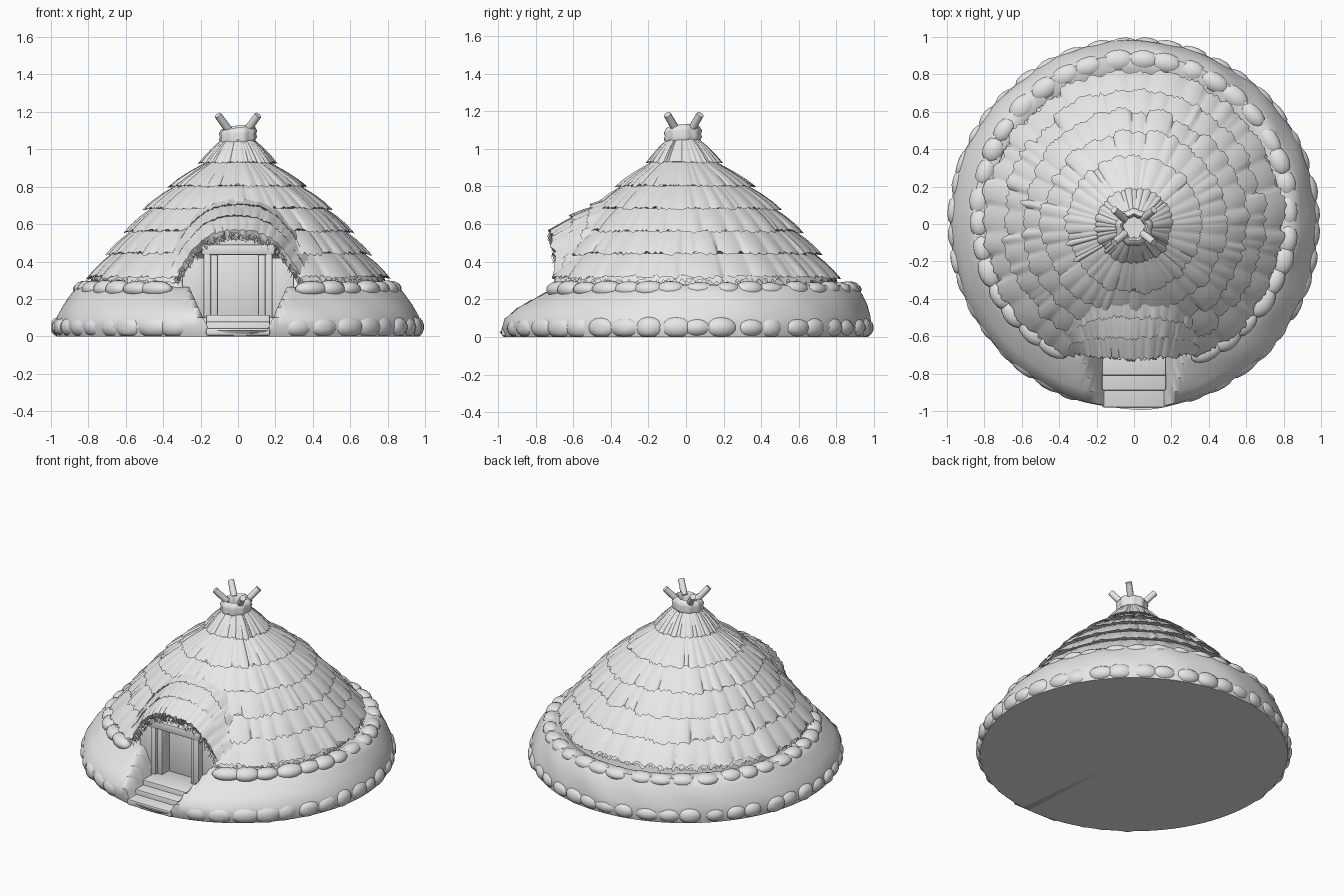
import bpy, bmesh, math, random
from mathutils import Matrix, Vector

random.seed(4)
cube = bpy.data.objects.get("Cube")
if cube:
    bpy.data.objects.remove(cube, do_unlink=True)

clay = bpy.data.materials.new("pale_grey")
clay.use_nodes = True
clay.diffuse_color = (0.8, 0.8, 0.8, 1)
clay.node_tree.nodes["Principled BSDF"].inputs["Base Color"].default_value = (0.8, 0.8, 0.8, 1)


def finish(bm, name, angle=40):
    bmesh.ops.remove_doubles(bm, verts=bm.verts, dist=0.0003)
    bmesh.ops.recalc_face_normals(bm, faces=bm.faces)
    mesh = bpy.data.meshes.new(name)
    bm.to_mesh(mesh)
    bm.free()
    ob = bpy.data.objects.new(name, mesh)
    bpy.context.collection.objects.link(ob)
    mesh.materials.append(clay)
    bpy.ops.object.select_all(action='DESELECT')
    ob.select_set(True)
    bpy.context.view_layer.objects.active = ob
    bpy.ops.object.shade_smooth_by_angle(angle=math.radians(angle))
    return ob


def grid(name, cols, rows, point, closed=True, keep=None, angle=50):
    """Skin a grid of points; keep(centre) decides which faces exist."""
    bm = bmesh.new()
    vs = [[bm.verts.new(point(c, r)) for r in range(rows)] for c in range(cols)]
    for c in range(cols if closed else cols - 1):
        a, b = vs[c], vs[(c + 1) % cols]
        for r in range(rows - 1):
            quad = [a[r], b[r], b[r + 1], a[r + 1]]
            mid = sum((v.co for v in quad), Vector()) / 4
            if keep is None or keep(mid):
                bm.faces.new(quad)
    loose = [v for v in bm.verts if not v.link_faces]
    bmesh.ops.delete(bm, geom=loose, context='VERTS')
    return finish(bm, name, angle)


def box(name, x0, x1, y0, y1, z0, z1, bevel=0.008):
    bm = bmesh.new()
    m = Matrix.Translation(((x0 + x1) / 2, (y0 + y1) / 2, (z0 + z1) / 2))
    bmesh.ops.create_cube(bm, size=1, matrix=m @ Matrix.Diagonal((x1 - x0, y1 - y0, z1 - z0, 1)))
    bmesh.ops.bevel(bm, geom=bm.edges[:], offset=bevel, segments=2, affect='EDGES', profile=0.5)
    return finish(bm, name)


def front(a):
    """1 straight ahead, 0 from the sides backward."""
    return max(0.0, -math.sin(a)) ** 1.5


def side_inset(a):
    """How far the rim draws in from its widest point at the back."""
    return .055 * (1 - max(0, math.sin(a)))


def lerp(a, b, t):
    return a + (b - a) * t


# Earth wall, gentler at the front and cut away for the doorway
BACK = [(0, 0), (.97, 0), (.983, .05), (.975, .11), (.96, .17), (.938, .225), (.905, .275), (.84, .28), (.79, .25), (.765, .37)]
FRONT = [(0, 0), (.97, 0), (.99, .05), (.985, .1), (.925, .155), (.855, .195), (.785, .235), (.73, .262), (.68, .265), (.62, .37)]


def wall_point(c, r):
    a = math.tau * c / 600
    f = front(a)
    back, z = BACK[r]
    back -= side_inset(a) * min(1, max(0, z - .08) / .17)
    rad, z = lerp(back, FRONT[r][0], f), lerp(z, FRONT[r][1], f)
    if 1 < r < 8:
        rad += .006 * math.sin(11 * a + r) * math.sin(5 * a)
    x, y = rad * math.cos(a), rad * math.sin(a)
    if y < 0:
        z = min(z, .03 + .33 * min(1, max(0, (abs(x) - .155) / .15)))
    return x, y, z


grid("earth_wall", 600, len(BACK), wall_point)


# Overlapping stones bedded round the foot and the rim of the wall
def stones(name, count, place, size):
    bm = bmesh.new()
    for i in range(count):
        a = math.tau * (i + .5 + random.uniform(-.15, .15)) / count
        rad, z, gap = place(a)
        if math.sin(a) < 0 and abs(rad * math.cos(a)) < gap:
            continue
        s = [k * random.uniform(.9, 1.12) for k in size]
        s[1] *= 1 + .25 * front(a)
        s[2] *= 1 + .15 * front(a)
        m = Matrix.Translation((rad * math.cos(a), rad * math.sin(a), z)) @ Matrix.Rotation(a, 4, 'Z')
        new = bmesh.ops.create_uvsphere(bm, u_segments=14, v_segments=9, radius=1, matrix=m @ Matrix.Diagonal((*s, 1)))
        for v in new["verts"]:
            v.co.z = max(v.co.z, .001)
            flat = v.co.xy.length
            if flat > .999:
                v.co.xy *= .999 / flat
    finish(bm, name, 60)


stones("foot_stones", 44, lambda a: (.94, .05, .22), (.062, .086, .055))
stones("rim_stones", 39, lambda a: (.877 - side_inset(a) - .05 * front(a), .252, .36), (.056, .08, .042))

# Thatch tiers: (radius, height) of each lower edge
TIERS = [(.088, 1.06), (.195, .925), (.355, .80), (.485, .68), (.59, .56), (.69, .44), (.79, .315)]


def roof_radius(z):
    for (r0, z0), (r1, z1) in zip(TIERS, TIERS[1:]):
        if z >= z1:
            return lerp(r0, r1, (z0 - z) / (z0 - z1))
    return TIERS[-1][0]


def shift(rad):
    """The peak leans forward and the eaves sit slightly back."""
    return -.02 + .045 * rad


def arch_gap(p):
    """True outside the doorway hole in the thatch."""
    return p.y > 0 or p.z > .29 + .24 * (1 - min(1, abs(p.x) / .34) ** 2.5) or abs(p.x) > .34


def ruffle(cols, amount, width):
    """Uneven bundles of straw, each a few columns wide."""
    out = []
    while len(out) < cols:
        n = random.randint(3, width)
        base = random.uniform(-amount, amount * .5)
        out += [base + amount * .7 * math.sin(math.pi * (k + .5) / n) for k in range(n)]
    return out[:cols]


COLS = 320
for i, ((r0, z0), (r1, z1)) in enumerate(zip(TIERS, TIERS[1:])):
    bundle = ruffle(COLS, .012 * min(1, .35 + r1), 12)
    jag = [b * .9 + random.uniform(-.008, .009) * min(1, .3 + r1) for b in bundle]

    def tier_point(c, row):
        a = math.tau * c / COLS
        t = (-.1, .35, .75, 1, .8)[row]
        push = (.2, .6, .9, 1, .3)[row]
        lift = (-.008, .001, .005, .005, -.012)[row]
        rad = lerp(r0, r1, t) + bundle[c] * push + lift
        z = lerp(z0, z1, t) + bundle[c] * push * .5 + lift
        if row == 3:
            rad, z = rad + jag[c], z - jag[c] * 1.2
        return rad * math.cos(a), rad * math.sin(a) + shift(rad), z

    grid("thatch_tier_%d" % (i + 1), COLS, 5, tier_point, keep=arch_gap)

# Ragged straw fringe below the eaves
for k in range(2):
    tips = [random.uniform(0, .035) for _ in range(500)]

    def fringe_point(c, row):
        a = math.tau * c / 500
        rad = .768 - .015 * k + (.015 + tips[c] * .3) * row
        return rad * math.cos(a), rad * math.sin(a) + shift(rad), .335 - row * (.022 + tips[c])

    grid("eave_fringe_%d" % (k + 1), 500, 2, fringe_point, keep=arch_gap)

# Thatched hood swept from the roof out over the door
HOOD = 110


def hood_back(u, peak):
    z = .32 + (peak - .32) * (1 - abs(u) ** 2.6)
    x = .43 * u
    rad = roof_radius(z) - .012
    return Vector((x, shift(rad) - math.sqrt(rad * rad - x * x), z))


def hood_front(u, inset=0):
    z = .285 + (.285 - inset) * (1 - abs(u) ** 2.6)
    return Vector(((.35 - inset * .6) * u, -.725 + .035 * abs(u), z))


def hood_layer(name, start, reach, lift, lip):
    bundle = ruffle(HOOD, .010, 8)
    jag = [b + random.uniform(-.008, .012) for b in bundle]

    def point(c, row):
        u = 2 * c / (HOOD - 1) - 1
        a, b = hood_back(u, start), hood_front(u)
        if row > 3:
            q = hood_front(u, .055) if lip else a.lerp(b, reach - .08) - Vector((0, 0, .005))
            return q + Vector((0, .02 + (.1 if row == 5 else 0) + jag[c] * .5, jag[c] * .6))
        t = row / 3
        p = a.lerp(b, reach * t)
        p.z += (lift + bundle[c]) * t + .012 * math.sin(math.pi * reach * t) * (1 - u * u)
        if row == 3:
            p.y -= jag[c]
            p.z -= jag[c] * .4
        return p

    grid(name, HOOD, 6 if lip else 5, point, closed=False)


hood_layer("hood_thatch_lower", .70, 1, 0, True)
hood_layer("hood_thatch_middle", .71, .6, .008, False)
hood_layer("hood_thatch_upper", .74, .3, .010, False)

# Straw strands hanging round the hood opening
bm = bmesh.new()
for i in range(150):
    u = random.uniform(-1, 1)
    p = hood_front(u, random.uniform(.01, .05)) + Vector((0, random.uniform(-.005, .02), 0))
    tip = p + Vector((random.uniform(-.02, .02), -.012, -random.uniform(.015, .035)))
    side = Vector((.005, .004, .002))
    bm.faces.new([bm.verts.new(q) for q in (p - side, p + side, tip)])
finish(bm, "hood_strands")

# Doorway: infill wall, frame, recessed door and steps
for s, side in ((-1, "right"), (1, "left")):
    def span(a, b):
        return sorted((s * a, s * b))
    box(side + "_infill_wall", *span(.15, .3), -.655, -.56, .1, .42)
    box(side + "_outer_post", *span(.145, .185), -.70, -.56, .10, .45)
    box(side + "_inner_post", *span(.108, .15), -.68, -.56, .11, .45)
box("lintel", -.195, .195, -.705, -.56, .435, .49)
box("upper_infill", -.21, .21, -.655, -.54, .47, .53)
box("door_panel", -.12, .12, -.60, -.57, .1, .45, .003)
for i, (y0, z1) in enumerate(((-.98, .045), (-.89, .08), (-.81, .115))):
    box("step_%d" % (i + 1), -.17, .17, y0, -.6, .005, z1)

# Binding band and smoke hole at the peak
BAND = [(.055, 1.04), (.058, 1.11), (.07, 1.122), (.088, 1.112), (.1, 1.09), (.094, 1.072), (.1, 1.058), (.085, 1.03)]


def band_point(c, r):
    a = math.tau * c / 40
    rad, z = BAND[r]
    rad += .004 * math.sin(9 * a)
    return rad * math.cos(a), rad * math.sin(a) - .018, z + .01 * math.sin(a + 1)


grid("peak_band", 40, len(BAND), band_point)
bm = bmesh.new()
bmesh.ops.create_circle(bm, cap_ends=True, segments=24, radius=.065, matrix=Matrix.Translation((0, -.018, 1.06)))
finish(bm, "smoke_hole_floor")

# Four pole ends splaying out of the peak
for i, (sx, sy) in enumerate(((1, 1), (-1, 1), (-1, -1), (1, -1))):
    d = Vector((sx * .62, sy * .5, .85)).normalized()
    m = Matrix.Translation((sx * .078, sy * .064 - .012, 1.142)) @ d.to_track_quat('Z', 'Y').to_matrix().to_4x4()
    bm = bmesh.new()
    bmesh.ops.create_cone(bm, cap_ends=True, segments=10, radius1=.022, radius2=.02, depth=.11, matrix=m)
    finish(bm, "pole_end_%d" % (i + 1))
